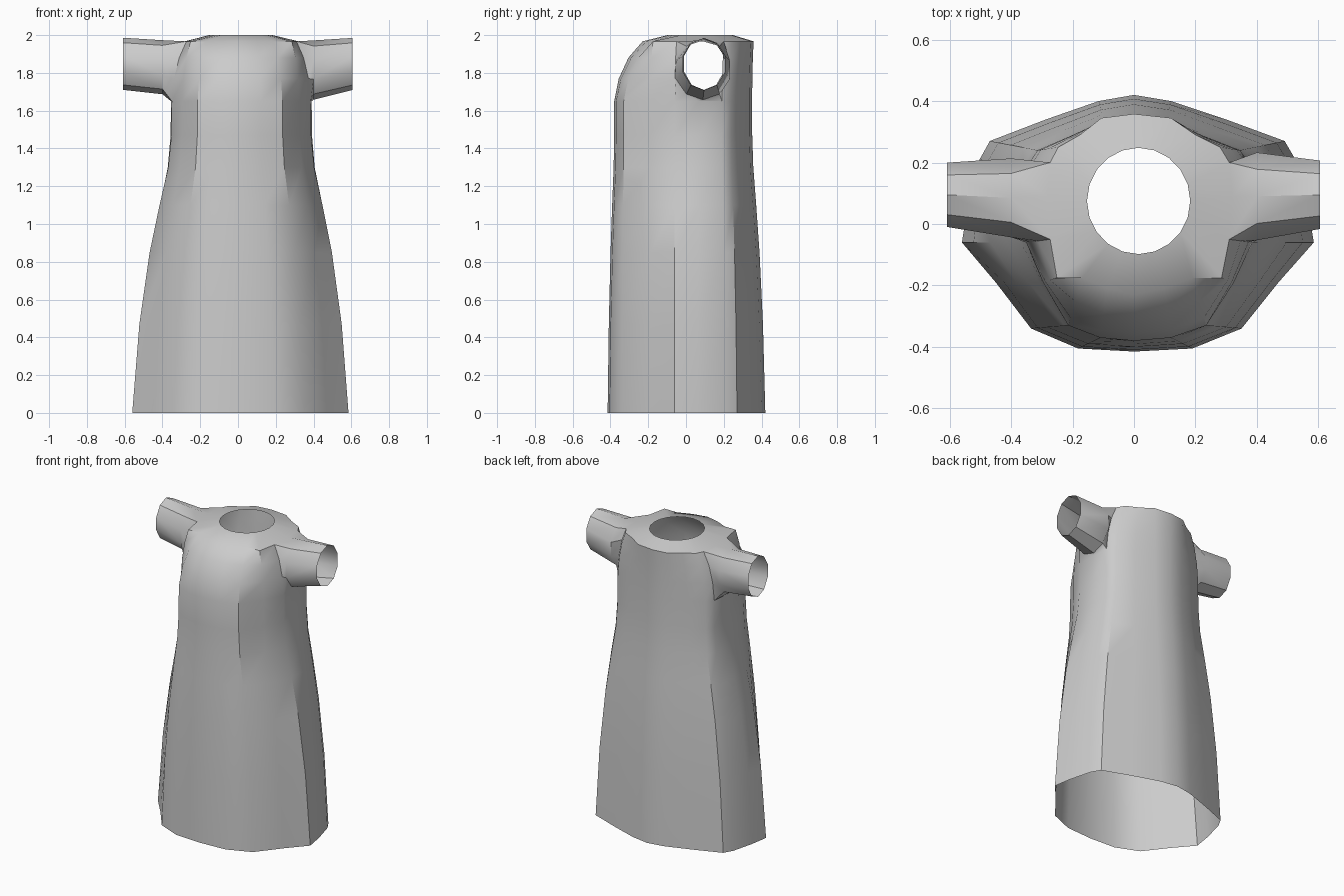
import bpy, bmesh, math

if "Cube" in bpy.data.objects:
    bpy.data.objects.remove(bpy.data.objects["Cube"])

# Half outlines of the robe, running from front centre round the right to back centre
HEM = [(0, -.415), (.19, -.405), (.35, -.34), (.47, -.19), (.585, -.06), (.565, .06),
       (.525, .21), (.49, .27), (.30, .34), (.12, .40), (0, .42)]
CHEST = [(0, -.38), (.12, -.37), (.235, -.33), (.325, -.19), (.385, -.06), (.39, .07),
         (.38, .19), (.345, .24), (.23, .285), (.11, .335), (0, .35)]
SHOULDER = [(0, -.23), (.10, -.21), (.19, -.175), (.285, -.175), (.31, -.05), (.32, .09),
            (.31, .20), (.28, .25), (.20, .29), (.12, .345), (0, .358)]


def full(half, left):
    """Close a half outline, with the left side slightly narrower."""
    return half + [(-x * left, y) for x, y in half[-2:0:-1]]


hem, chest, shoulder = full(HEM, .957), full(CHEST, .91), full(SHOULDER, .88)
N = len(hem)
bm = bmesh.new()


def blend(a, b, t, z):
    return [bm.verts.new((p[0] + (q[0] - p[0]) * t, p[1] + (q[1] - p[1]) * t, z))
            for p, q in zip(a, b)]


def bridge(a, b, skip=()):
    n = len(a)
    for i in range(n):
        if i not in skip:
            j = (i + 1) % n
            bm.faces.new((a[i], a[j], b[j], b[i]))


# Skirt and chest
rings = [blend(hem, chest, t, z) for z, t in
         ((0, 0), (.47, .18), (.85, .44), (1.1, .69), (1.3, .91), (1.47, .99), (1.65, 1))]
# Rounded shoulders
rings += [blend(chest, shoulder, t, z) for z, t in ((1.77, .16), (1.88, .5), (1.967, 1))]

# Body walls, leaving an armhole on each side
armholes = (4, 5, 14, 15)
for k in range(len(rings) - 1):
    bridge(rings[k], rings[k + 1], armholes if k >= 6 else ())

# Yoke around the open neck
neck = []
for i in range(N):
    a = 2 * math.pi * i / N
    neck.append(bm.verts.new((.015 + .168 * math.sin(a), .075 - .173 * math.cos(a), 2.0)))
bridge(rings[-1], neck)


# Sleeves: armhole edge, flared root, open cuff
def sleeve(front, mid, back, sections):
    rows = rings[6:]
    loop = [r[front] for r in rows] + [rows[-1][mid]]
    loop += [r[back] for r in reversed(rows)] + [rows[0][mid]]
    for x, cy, cz, ry, rz in sections:
        ring = []
        for i in range(10):
            a = math.radians(234 - 36 * i)
            ring.append(bm.verts.new((x, cy + ry * math.cos(a), cz + rz * math.sin(a))))
        bridge(loop, ring)
        loop = ring


sleeve(4, 5, 6, [(.40, .09, 1.815, .15, .157), (.605, .095, 1.847, .117, .138)])
sleeve(16, 15, 14, [(-.40, .085, 1.83, .135, .143), (-.608, .095, 1.848, .11, .138)])

bmesh.ops.recalc_face_normals(bm, faces=bm.faces)
mesh = bpy.data.meshes.new("robe")
bm.to_mesh(mesh)
bm.free()
robe = bpy.data.objects.new("robe", mesh)
bpy.context.collection.objects.link(robe)
bpy.context.view_layer.objects.active = robe
robe.select_set(True)
bpy.ops.object.shade_smooth_by_angle(angle=math.radians(35))
